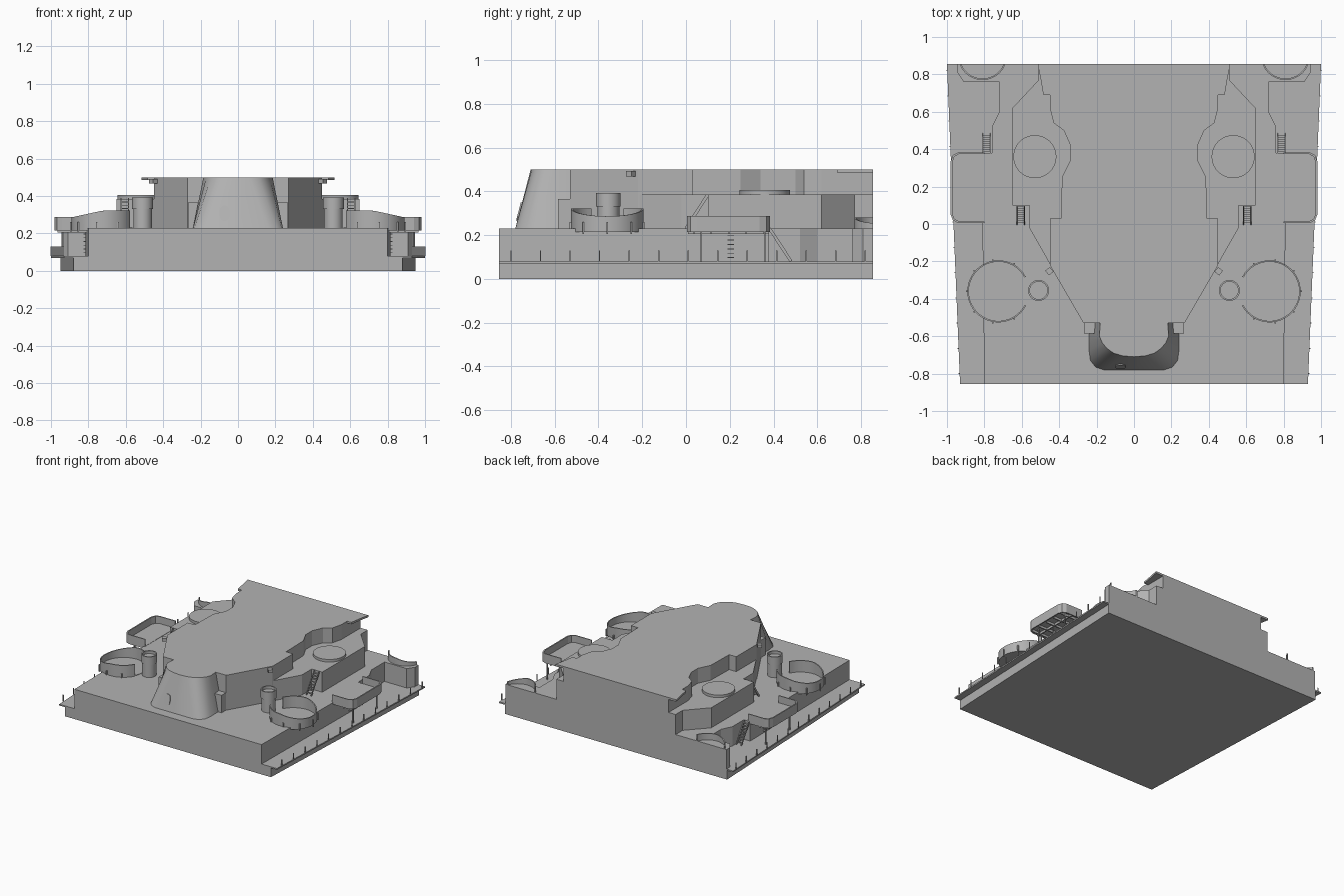
import bpy, bmesh, math
from mathutils import Vector

cube = bpy.data.objects.get("Cube")
if cube:
    bpy.data.objects.remove(cube, do_unlink=True)

grey = bpy.data.materials.new("ship_grey")
grey.use_nodes = True
COLOUR = (0.45, 0.45, 0.45, 1)
grey.diffuse_color = COLOUR
bsdf = next(n for n in grey.node_tree.nodes if n.type == 'BSDF_PRINCIPLED')
bsdf.inputs["Base Color"].default_value = COLOUR
bsdf.inputs["Roughness"].default_value = 0.8


def loft(bm, a, b):
    """Closed solid between two matching loops."""
    va = [bm.verts.new(p) for p in a]
    vb = [bm.verts.new(p) for p in b]
    n = len(va)
    bm.faces.new(va[::-1])
    bm.faces.new(vb)
    for i in range(n):
        j = (i + 1) % n
        bm.faces.new((va[i], va[j], vb[j], vb[i]))


def box(bm, x, y, z):
    quad = [(x[0], y[0]), (x[1], y[0]), (x[1], y[1]), (x[0], y[1])]
    prism(bm, quad, *z)


def prism(bm, outline, z0, z1):
    loft(bm, [(x, y, z0) for x, y in outline], [(x, y, z1) for x, y in outline])


def both(half):
    """Complete a right-hand outline with its mirror image."""
    return half + [(-x, y) for x, y in reversed(half) if x > 0]


def circle(cx, cy, r, n=40):
    return [(cx + r * math.cos(math.tau * i / n), cy + r * math.sin(math.tau * i / n)) for i in range(n)]


def arc(cx, cy, r, a0, a1, n=36):
    angles = [math.radians(a0 + (a1 - a0) * i / n) for i in range(n + 1)]
    return [(cx + r * math.cos(a), cy + r * math.sin(a)) for a in angles]


def wall(bm, outer, inner, z0, top):
    """Thin upright wall between two paths, with a height rule for the top."""
    rows = []
    for o, i in zip(outer, inner):
        rows.append([bm.verts.new(p) for p in
                     ((*o, z0), (*o, top(o[0])), (*i, top(o[0])), (*i, z0))])
    for r, s in zip(rows, rows[1:]):
        for k in range(4):
            m = (k + 1) % 4
            bm.faces.new((r[k], s[k], s[m], r[m]))
    bm.faces.new(rows[0])
    bm.faces.new(rows[-1][::-1])


def ladder(bm, x0, x1, foot, head, steps):
    """Two stringers and treads between (y, z) ends."""
    foot, head = Vector(foot), Vector(head)
    d = (head - foot).normalized() * 0.007
    side = Vector((-d.y, d.x))
    profile = [foot - side, head - side, head + side, foot + side]
    for x in (x0, x1):
        loft(bm, [(x - 0.002, *p) for p in profile], [(x + 0.002, *p) for p in profile])
    for i in range(1, steps + 1):
        p = foot.lerp(head, i / (steps + 1))
        box(bm, (x0, x1), (p.x - 0.006, p.x + 0.006), (p.y - 0.002, p.y + 0.002))


def finish(name, bm, mirror=False, smooth=False):
    bmesh.ops.recalc_face_normals(bm, faces=bm.faces)
    mesh = bpy.data.meshes.new(name)
    bm.to_mesh(mesh)
    bm.free()
    mesh.materials.append(grey)
    ob = bpy.data.objects.new(name, mesh)
    bpy.context.collection.objects.link(ob)
    if smooth:
        bpy.ops.object.select_all(action='DESELECT')
        ob.select_set(True)
        bpy.context.view_layer.objects.active = ob
        bpy.ops.object.shade_smooth_by_angle(angle=math.radians(30))
    if mirror:
        ob.modifiers.new("Mirror", 'MIRROR').use_bisect_axis[0] = False
    return ob


def slab(name, outline, z0, z1, **kw):
    bm = bmesh.new()
    prism(bm, outline, z0, z1)
    return finish(name, bm, **kw)


# Hull, walkway and upper deck
F, B = -0.855, 0.855
slab("lower_hull", both([(0.88, F), (0.95, B)]), 0, 0.07)
slab("walkway_deck", both([(0.93, F), (1.0, B)]), 0.07, 0.08)
slab("upper_deck", both([(0.8, F), (0.815, 0.38), (0.76, 0.38), (0.76, 0.52), (0.72, 0.6),
                         (0.72, 0.76), (0.91, 0.76), (0.945, 0.81), (0.945, B)]), 0.08, 0.23)

# Superstructure levels
slab("middle_level", both([(0.27, -0.53), (0.56, -0.02), (0.56, 0.1), (0.65, 0.1), (0.65, 0.62),
                           (0.51, 0.77), (0.51, B)]), 0.23, 0.385)
slab("top_level", both([(0.27, -0.53), (0.45, -0.22), (0.45, 0.03), (0.39, 0.03), (0.385, 0.25),
                        (0.34, 0.34), (0.34, 0.42), (0.375, 0.5), (0.43, 0.54), (0.45, 0.62),
                        (0.45, B)]), 0.23, 0.5)
slab("roof_flanges", [(0.44, 0.69), (0.485, 0.69), (0.5, 0.78), (0.515, B), (0.44, B)],
     0.485, 0.5, mirror=True)

# Sloping rounded front tower
base = [(0, -0.78), (0.16, -0.78), (0.205, -0.765), (0.233, -0.73), (0.24, -0.68), (0.24, -0.6), (0.235, -0.52)]
head = [(0, -0.71), (0.06, -0.705), (0.11, -0.69), (0.145, -0.665), (0.17, -0.635), (0.185, -0.6), (0.18, -0.52)]
bm = bmesh.new()
loft(bm, [(x, y, 0.23) for x, y in both(base)], [(x, y, 0.5) for x, y in both(head)])
finish("front_tower", bm, smooth=True)

bm = bmesh.new()
box(bm, (0.2, 0.268), (-0.585, -0.525), (0.23, 0.365))
finish("tower_side_boxes", bm, mirror=True)

# Rounded door following the tower slope
bm = bmesh.new()
rim = [(-0.072 + x, 0.305 + y) for x, y in
       arc(0, 0.018, 0.026, 0, 180, 10) + arc(0, -0.012, 0.026, 180, 360, 10)]
slope = lambda z: -0.78 + (z - 0.23) * 0.07 / 0.27
loft(bm, [(x, slope(z) - 0.006, z) for x, z in rim], [(x, slope(z) + 0.02, z) for x, z in rim])
finish("tower_door", bm)

# Round platforms on the middle level
slab("director_discs", circle(0.53, 0.36, 0.115), 0.385, 0.405, mirror=True, smooth=True)

# Large open gun tubs
CX, CY = 0.725, -0.36
tub_top = lambda x: 0.322 - 0.036 * max(0, (x - CX) / 0.165)
bm = bmesh.new()
wall(bm, arc(CX, CY, 0.166, -153, 152), arc(CX, CY, 0.158, -153, 152), 0.215, tub_top)
prism(bm, circle(CX, CY, 0.16), 0.215, 0.233)
finish("gun_tubs", bm, mirror=True, smooth=True)

bm = bmesh.new()
for a in range(-120, 121, 40):
    x, y = CX + 0.17 * math.cos(math.radians(a)), CY + 0.17 * math.sin(math.radians(a))
    box(bm, (x - 0.004, x + 0.004), (y - 0.004, y + 0.004), (0.205, 0.26))
finish("gun_tub_brackets", bm, mirror=True)

# Small drums with raised rims
bm = bmesh.new()
prism(bm, circle(0.51, -0.355, 0.05, 28), 0.23, 0.37)
wall(bm, arc(0.51, -0.355, 0.056, 0, 360), arc(0.51, -0.355, 0.047, 0, 360), 0.33, lambda x: 0.392)
finish("director_drums", bm, mirror=True, smooth=True)

# Half tubs at the rear corners
bm = bmesh.new()
wall(bm, arc(0.81, 0.9, 0.13, 200, 340), arc(0.81, 0.9, 0.122, 202, 338), 0.23,
     lambda x: 0.28 - 0.025 * max(0, (x - 0.81) / 0.12))
finish("rear_corner_tubs", bm, mirror=True, smooth=True)

# Side wing platforms with bulwarks, floor beams and posts
outer = [(0.8, 0.005), (0.94, 0.005), (0.968, 0.02), (0.98, 0.05), (0.98, 0.335),
         (0.968, 0.368), (0.94, 0.383), (0.8, 0.383)]
inner = [(0.8 + (x - 0.8) * 0.95, 0.194 + (y - 0.194) * 0.96) for x, y in outer]
bm = bmesh.new()
wall(bm, outer, inner, 0.215, lambda x: 0.287)
prism(bm, inner, 0.222, 0.232)
finish("wing_platforms", bm, mirror=True)

bm = bmesh.new()
for i in range(5):
    y = 0.035 + i * 0.08
    box(bm, (0.8, 0.965), (y - 0.004, y + 0.004), (0.205, 0.222))
box(bm, (0.89, 0.898), (0.01, 0.38), (0.205, 0.222))
for y in (0.07, 0.36):
    box(bm, (0.93, 0.938), (y - 0.004, y + 0.004), (0.08, 0.222))
finish("wing_supports", bm, mirror=True)

# Ladders between decks
bm = bmesh.new()
ladder(bm, 0.585, 0.625, (0.0, 0.23), (0.1, 0.385), 8)
ladder(bm, 0.768, 0.808, (0.48, 0.08), (0.382, 0.23), 8)
for z in range(6):
    box(bm, (0.81, 0.825), (0.19, 0.22), (0.095 + z * 0.02, 0.099 + z * 0.02))
finish("ladders", bm, mirror=True)

# Small lamp boxes on the upper walls
bm = bmesh.new()
prism(bm, [(0.43, -0.255), (0.455, -0.275), (0.475, -0.25), (0.45, -0.23)], 0.468, 0.492)
finish("lamp_boxes", bm, mirror=True)

# Railing stanchions along the walkway
bm = bmesh.new()
for i in range(13):
    y = -0.8 + i * 0.135
    x = 0.965 + y * 0.041 + 0.005
    box(bm, (x - 0.006, x), (y - 0.003, y + 0.003), (0.08, 0.13))
finish("walkway_stanchions", bm, mirror=True)
